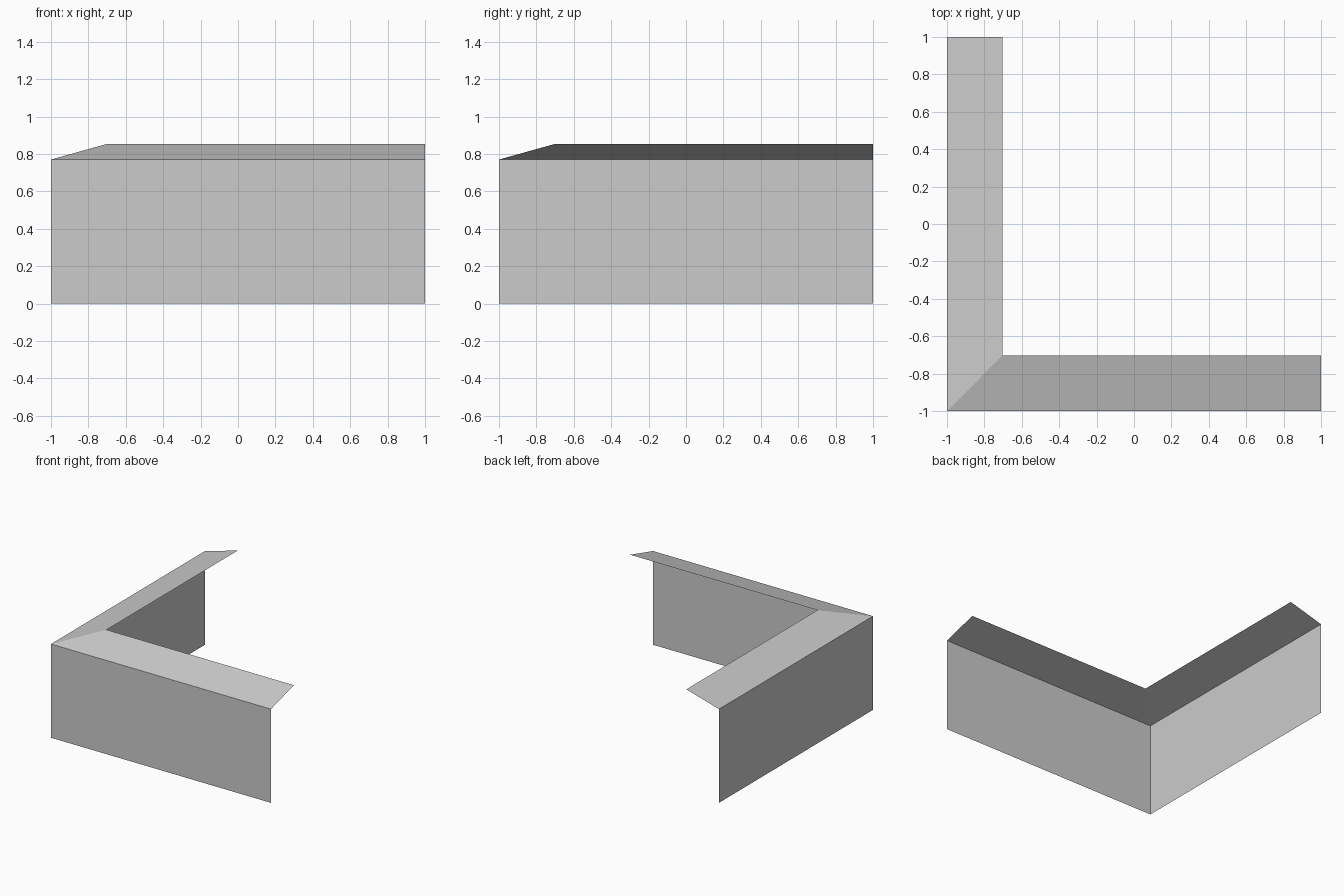
import bpy
import bmesh

cube = bpy.data.objects.get("Cube")
if cube:
    bpy.data.objects.remove(cube, do_unlink=True)

EAVE, RIDGE = 0.77, 0.853   # heights of the outer and inner roof edges
OUTER, INNER = -1.0, -0.703  # plan offsets of those edges

grey = bpy.data.materials.new("light grey")
grey.use_nodes = True
colour = (0.6, 0.6, 0.6, 1)
grey.diffuse_color = colour
grey.node_tree.nodes["Principled BSDF"].inputs["Base Color"].default_value = colour


def sheet(name, lower, upper):
    """Sweep the strip between two (offset, height) points around the corner."""
    bm = bmesh.new()
    rows = []
    for off, z in (lower, upper):
        path = [(1, off, z), (off, off, z), (off, 1, z)]
        rows.append([bm.verts.new(p) for p in path])
    low, high = rows
    for i in range(2):
        bm.faces.new((low[i + 1], low[i], high[i], high[i + 1]))
    mesh = bpy.data.meshes.new(name)
    bm.to_mesh(mesh)
    bm.free()
    mesh.materials.append(grey)
    obj = bpy.data.objects.new(name, mesh)
    bpy.context.collection.objects.link(obj)


# Upright corner walls and the mitred sloping strip on top
sheet("corner_walls", (OUTER, 0), (OUTER, EAVE))
sheet("sloping_roof_edge", (OUTER, EAVE), (INNER, RIDGE))
